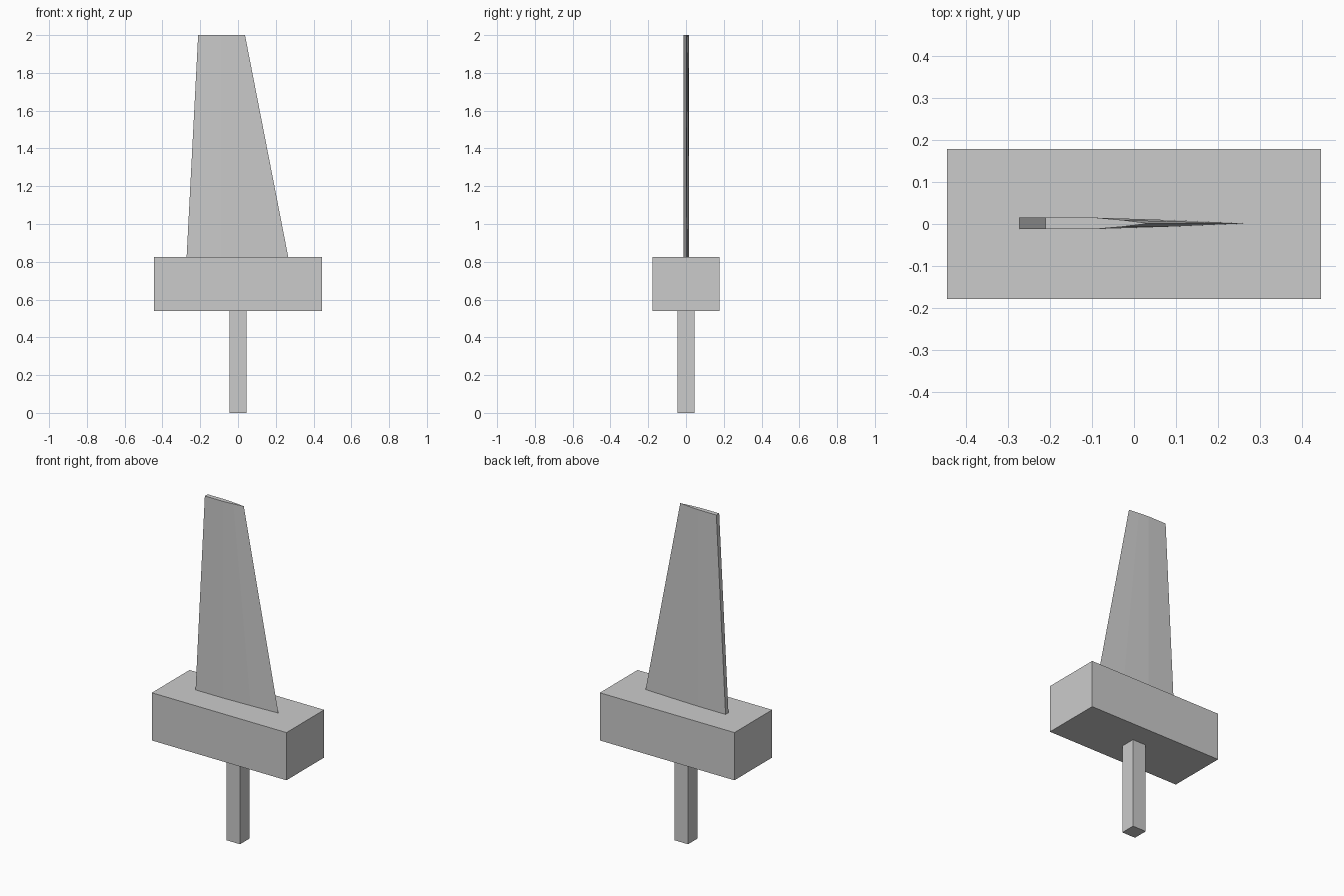
import bpy

if "Cube" in bpy.data.objects:
    bpy.data.objects.remove(bpy.data.objects["Cube"])


def box(name, half_x, half_y, z0, z1):
    bpy.ops.mesh.primitive_cube_add(size=1, location=(0, 0, (z0 + z1) / 2))
    ob = bpy.context.object
    ob.name = name
    ob.scale = (2 * half_x, 2 * half_y, z1 - z0)
    bpy.ops.object.transform_apply(location=False, rotation=False, scale=True)
    return ob


def section(lead, shoulder, trail, z):
    # blunt leading edge, parallel sides, slightly bowed taper to a sharp edge
    c, t = 0.0015, 0.0135
    mid = (shoulder + trail) / 2
    half = [(lead, t), (shoulder, t), (mid, t * 0.58)]
    lower = [(x, c - h, z) for x, h in half]
    upper = [(x, c + h, z) for x, h in reversed(half)]
    return lower + [(trail, c, z)] + upper


# square post and rectangular block
box("post", 0.045, 0.045, 0, 0.54)
box("block", 0.445, 0.178, 0.54, 0.825)

# tapered blade lofted between root and tip sections
root = section(-0.272, -0.09, 0.266, 0.825)
tip = section(-0.211, -0.09, 0.037, 2.0)
n = len(root)
faces = [(i, (i + 1) % n, n + (i + 1) % n, n + i) for i in range(n)]
faces += [tuple(reversed(range(n))), tuple(range(n, 2 * n))]
mesh = bpy.data.meshes.new("blade")
mesh.from_pydata(root + tip, [], faces)
mesh.update()
blade = bpy.data.objects.new("blade", mesh)
bpy.context.collection.objects.link(blade)
